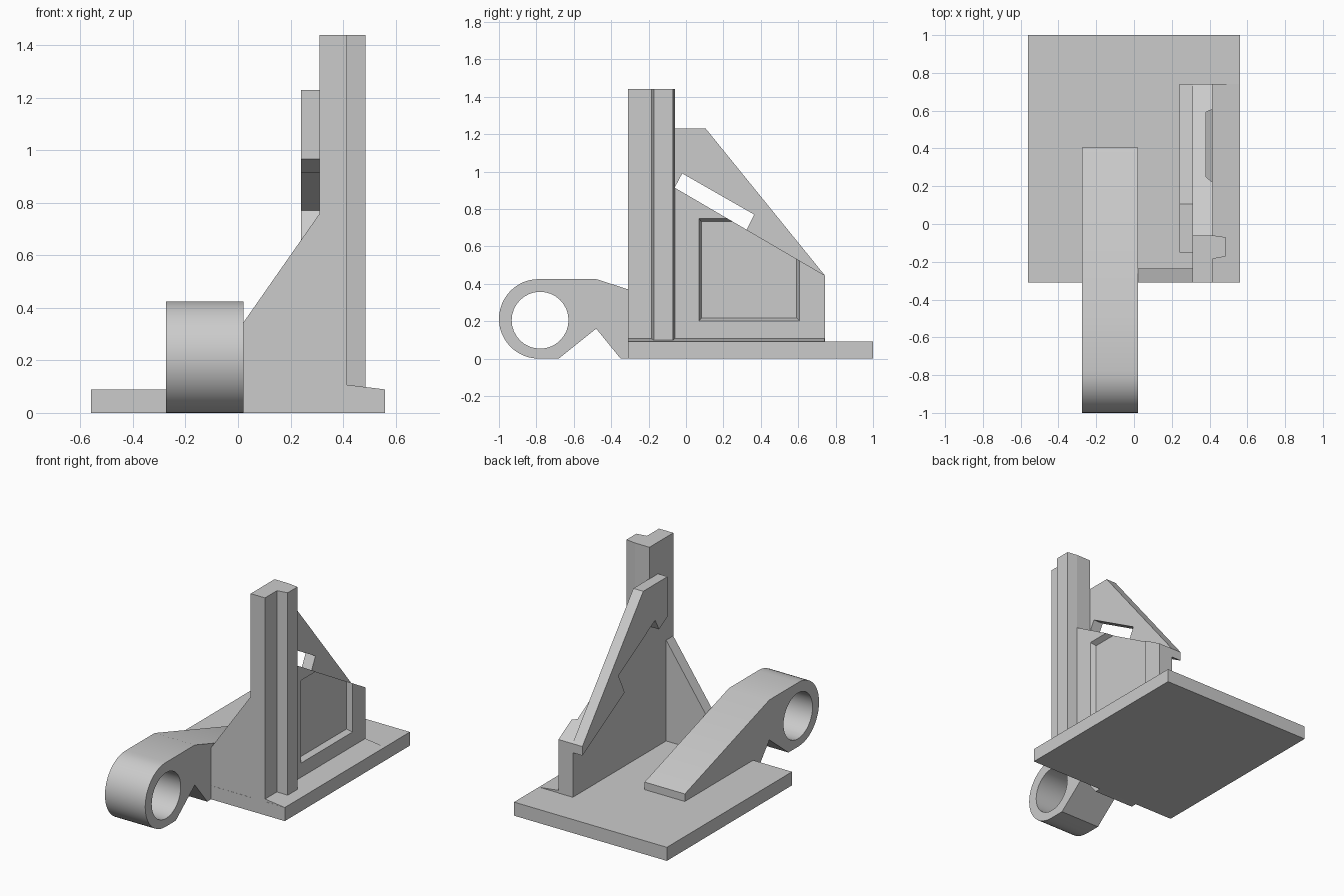
import bpy, bmesh, math
from mathutils import Vector

cube = bpy.data.objects.get("Cube")
if cube:
    bpy.data.objects.remove(cube, do_unlink=True)

grey = bpy.data.materials.new("plain_grey")
grey.use_nodes = True
grey.diffuse_color = (0.6, 0.6, 0.6, 1)
grey.node_tree.nodes["Principled BSDF"].inputs["Base Color"].default_value = (0.6, 0.6, 0.6, 1)

AXES = {"x": lambda a, b, t: (t, a, b),
        "y": lambda a, b, t: (a, t, b),
        "z": lambda a, b, t: (a, b, t)}


def prism(name, axis, profile, start, end, end_profile=None):
    """Extrude a 2D outline along an axis, optionally to a different end outline."""
    place = AXES[axis]
    bm = bmesh.new()
    near = [bm.verts.new(place(a, b, start)) for a, b in profile]
    far = [bm.verts.new(place(a, b, end)) for a, b in (end_profile or profile)]
    bm.faces.new(near)
    bm.faces.new(far)
    n = len(near)
    for i in range(n):
        j = (i + 1) % n
        bm.faces.new((near[i], near[j], far[j], far[i]))
    bmesh.ops.recalc_face_normals(bm, faces=bm.faces)
    mesh = bpy.data.meshes.new(name)
    bm.to_mesh(mesh)
    bm.free()
    mesh.materials.append(grey)
    obj = bpy.data.objects.new(name, mesh)
    bpy.context.collection.objects.link(obj)
    return obj


def activate(obj):
    bpy.ops.object.select_all(action="DESELECT")
    obj.select_set(True)
    bpy.context.view_layer.objects.active = obj


def cut(obj, cutter):
    """Subtract the cutter and discard it."""
    cutter.hide_render = True
    mod = obj.modifiers.new("cut", "BOOLEAN")
    mod.operation = "DIFFERENCE"
    mod.solver = "EXACT"
    mod.object = cutter
    activate(obj)
    bpy.ops.object.modifier_apply(modifier=mod.name)
    bpy.data.objects.remove(cutter, do_unlink=True)


def rect(a0, a1, b0, b1):
    return [(a0, b0), (a1, b0), (a1, b1), (a0, b1)]


def arc(centre, radius, start, end, steps):
    angles = [math.radians(start + (end - start) * i / steps) for i in range(steps + 1)]
    return [(centre[0] + radius * math.cos(t), centre[1] + radius * math.sin(t)) for t in angles]


# Base plate with a shallow ramp along the wall foot
prism("base_plate", "z", rect(-0.56, 0.56, -0.31, 1.0), 0, 0.09)
prism("foot_ramp", "y", [(0.40, 0.08), (0.555, 0.08), (0.555, 0.09), (0.415, 0.107), (0.40, 0.107)],
      -0.309, 0.74)

# Pivot arm with a round eye and a notch below
eye = (-0.78, 0.2125)
outline = arc(eye, 0.2125, 90, 270, 24)
outline = [(y - 0.0075 if y < eye[0] else y, z) for y, z in outline]
outline += [(-0.68, 0), (-0.48, 0.16), (-0.35, 0), (-0.30, 0.001), (-0.30, 0.05),
            (0.405, 0.05), (0.405, 0.14), (-0.48, 0.425)]
arm = prism("pivot_arm", "x", outline, -0.275, 0.02)
cut(arm, prism("eye_cutter", "x", arc((-0.78, 0.205), 0.152, 0, 348.75, 31), -0.5, 0.3))
activate(arm)
bpy.ops.object.shade_smooth_by_angle(angle=math.radians(25))

# Sloped front web
prism("front_web", "y", [(0, 0.05), (0.32, 0.05), (0.32, 0.772), (0.31, 0.758), (0, 0.315)],
      -0.309, -0.235)

# Post with a tapered rail on its outer face
prism("post", "z", [(0.31, -0.31), (0.415, -0.31), (0.415, -0.185), (0.485, -0.172),
                    (0.485, -0.07), (0.415, -0.06), (0.31, -0.06)], 0.05, 1.44)

# Side wall with a bevelled recessed panel
wall = prism("side_wall", "x", [(-0.08, 0.05), (0.742, 0.05), (0.742, 0.445), (-0.08, 0.925)],
             0.31, 0.415)
cut(wall, prism("panel_cutter", "x", rect(0.083, 0.592, 0.217, 0.732), 0.38, 0.425,
                rect(0.064, 0.611, 0.197, 0.754)))

# Upper brace with a slot above the wall
prism("upper_brace", "x", [(-0.15, 1.23), (0.105, 1.23), (0.742, 0.445), (0.742, 0.385),
                           (0.30, 0.635), (0.325, 0.69), (0.365, 0.77), (-0.02, 0.99),
                           (-0.06, 0.915), (-0.15, 0.967)], 0.24, 0.312)
